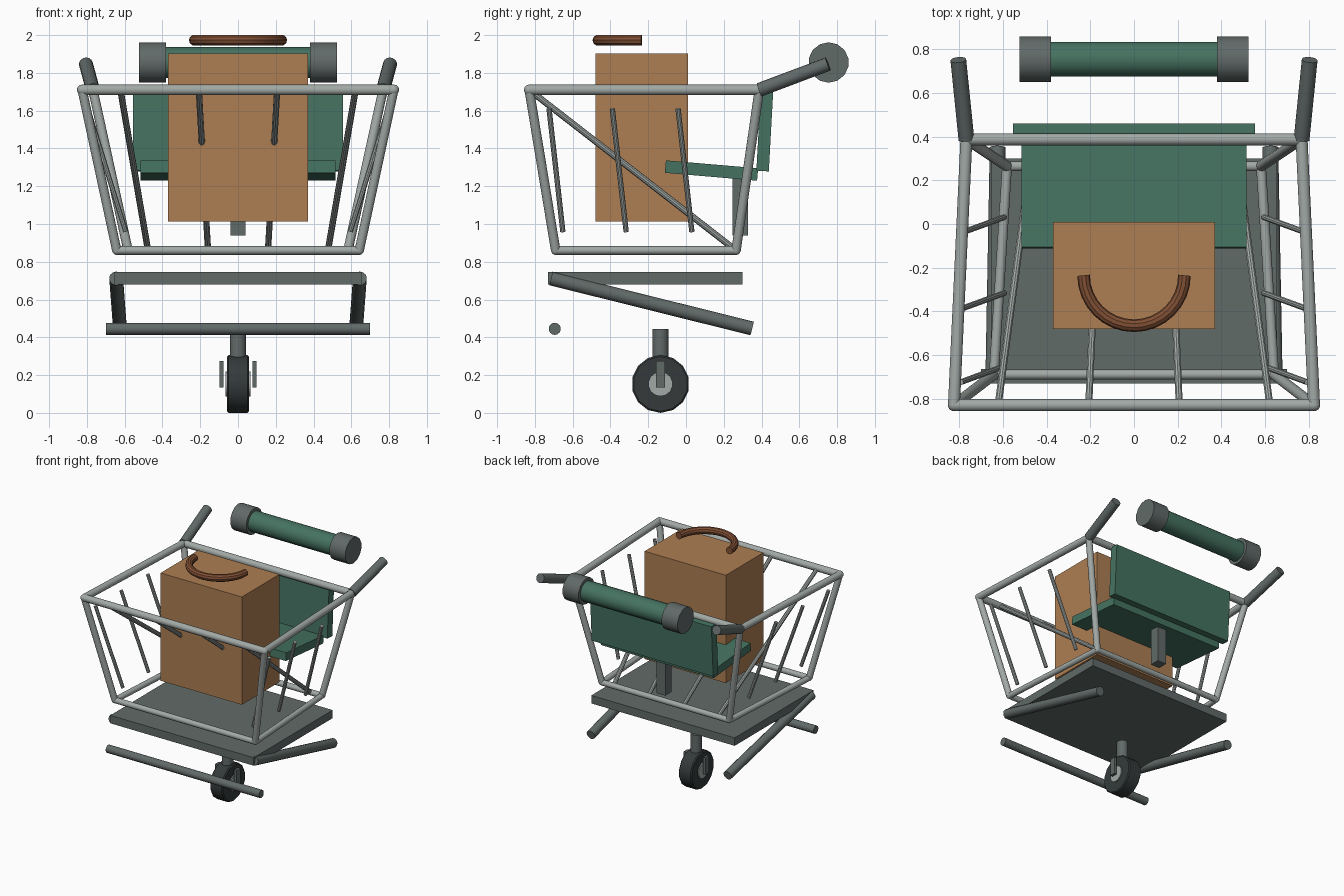
import bpy, bmesh
from math import pi, cos, sin, radians
from mathutils import Vector

if "Cube" in bpy.data.objects:
    bpy.data.objects.remove(bpy.data.objects["Cube"])


def material(name, rgb):
    m = bpy.data.materials.new(name)
    m.diffuse_color = (*rgb, 1)
    m.use_nodes = True
    m.node_tree.nodes["Principled BSDF"].inputs["Base Color"].default_value = m.diffuse_color
    return m


STEEL = material("pale_steel", (0.36, 0.40, 0.38))
DARK = material("dark_steel", (0.12, 0.145, 0.14))
RUBBER = material("rubber", (0.035, 0.042, 0.042))
GREEN = material("green_plastic", (0.06, 0.17, 0.12))
TAN = material("tan_paper", (0.42, 0.21, 0.085))
BROWN = material("brown_handle", (0.22, 0.08, 0.035))


def finish(name, mat, smooth=True):
    ob = bpy.context.object
    ob.name = name
    ob.data.materials.append(mat)
    if smooth:
        bpy.ops.object.shade_smooth_by_angle(angle=radians(35))
    return ob


def tube(name, a, b, r, mat, sides=14):
    a, b = Vector(a), Vector(b)
    d = b - a
    bpy.ops.mesh.primitive_cylinder_add(
        vertices=sides, radius=r, depth=d.length, location=(a + b) / 2,
        rotation=d.to_track_quat('Z', 'Y').to_euler())
    return finish(name, mat)


def box(name, loc, size, mat, tilt=0):
    bpy.ops.mesh.primitive_cube_add(size=1, location=loc, rotation=(tilt, 0, 0))
    ob = finish(name, mat, False)
    ob.scale = size
    return ob


def ball(name, loc, r, mat):
    bpy.ops.mesh.primitive_uv_sphere_add(segments=14, ring_count=8, radius=r, location=loc)
    return finish(name, mat)


# Basket frame: top and bottom rims, corner posts, rounded joints
def ring(xf, yf, xb, yb, z):
    return [(-xf, yf, z), (xf, yf, z), (xb, yb, z), (-xb, yb, z)]


top = ring(0.825, -0.83, 0.768, 0.388, 1.71)
bottom = ring(0.642, -0.69, 0.582, 0.265, 0.86)
for i in range(4):
    j = (i + 1) % 4
    tube(f"top_rim_{i}", top[i], top[j], 0.028, STEEL)
    tube(f"bottom_rim_{i}", bottom[i], bottom[j], 0.023, STEEL)
    tube(f"corner_post_{i}", top[i], bottom[i], 0.025, STEEL)
    ball(f"top_joint_{i}", top[i], 0.028, STEEL)
    ball(f"bottom_joint_{i}", bottom[i], 0.024, STEEL)

# Long wires running from the front rim down to the rear bottom rim
for i, t in enumerate((-0.75, -0.25, 0.25, 0.75)):
    tube(f"basket_wire_{i}", (0.83 * t, -0.83, 1.71), (0.635 * t, 0.265, 0.86), 0.017, STEEL, 10)

# Side wires, handle arms and lower rails on both sides
for s, side in ((-1, "left"), (1, "right")):
    for i, y in enumerate((-0.725, -0.39, -0.042)):
        tube(f"{side}_wire_{i}", (0.795 * s, y, 1.61), (0.595 * s, y + 0.073, 0.96), 0.014, STEEL, 10)
    tube(f"{side}_handle_arm", top[2 if s > 0 else 3], (0.805 * s, 0.752, 1.847), 0.037, DARK)
    tube(f"{side}_lower_rail", (0.645 * s, -0.715, 0.712), (0.625 * s, 0.35, 0.447), 0.037, DARK)
    tube(f"{side}_grip_cap", (0.38 * s, 0.755, 1.855), (0.525 * s, 0.755, 1.855), 0.107, DARK)
    box(f"{side}_fork_plate", (0.088 * s, -0.135, 0.205), (0.022, 0.048, 0.14), DARK)

# Push handle grip
tube("handle_grip", (-0.39, 0.755, 1.855), (0.39, 0.755, 1.855), 0.082, GREEN)

# Lower tray and cross bar
box("lower_tray", (0, -0.215, 0.713), (1.31, 1.03, 0.066), DARK)
tube("front_cross_bar", (-0.7, -0.695, 0.445), (0.7, -0.695, 0.445), 0.032, DARK)

# Caster: bevelled tyre, hub and stem
tyre = tube("tyre", (-0.058, -0.135, 0.153), (0.058, -0.135, 0.153), 0.153, RUBBER)
bev = tyre.modifiers.new("edge", 'BEVEL')
bev.width, bev.segments, bev.limit_method, bev.angle_limit = 0.008, 1, 'ANGLE', radians(50)
tube("wheel_hub", (-0.066, -0.135, 0.153), (0.066, -0.135, 0.153), 0.065, STEEL)
tube("caster_stem", (0, -0.135, 0.22), (0, -0.135, 0.445), 0.043, DARK)

# Child seat with back rest and support
box("seat", (0, 0.135, 1.283), (1.03, 0.49, 0.066), GREEN, -0.085)
box("seat_back", (0, 0.417, 1.49), (1.11, 0.066, 0.42), GREEN, -0.055)
box("seat_support", (0, 0.287, 1.1), (0.08, 0.08, 0.32), DARK)

# Shopping bag and its curved handle
box("bag", (0, -0.235, 1.457), (0.742, 0.49, 0.89), TAN)
curve = bpy.data.curves.new("bag_handle", 'CURVE')
curve.dimensions = '3D'
curve.bevel_depth, curve.bevel_resolution, curve.use_fill_caps = 0.029, 3, True
sp = curve.splines.new('POLY')
N = 16
sp.points.add(N)
for i, p in enumerate(sp.points):
    a = pi + pi * i / N
    p.co = (0.231 * cos(a), -0.235 + 0.231 * sin(a), 1.973, 1)
handle = bpy.data.objects.new("bag_handle", curve)
bpy.context.collection.objects.link(handle)
bpy.ops.object.select_all(action='DESELECT')
handle.select_set(True)
bpy.context.view_layer.objects.active = handle
bpy.ops.object.convert(target='MESH')
finish("bag_handle", BROWN)
